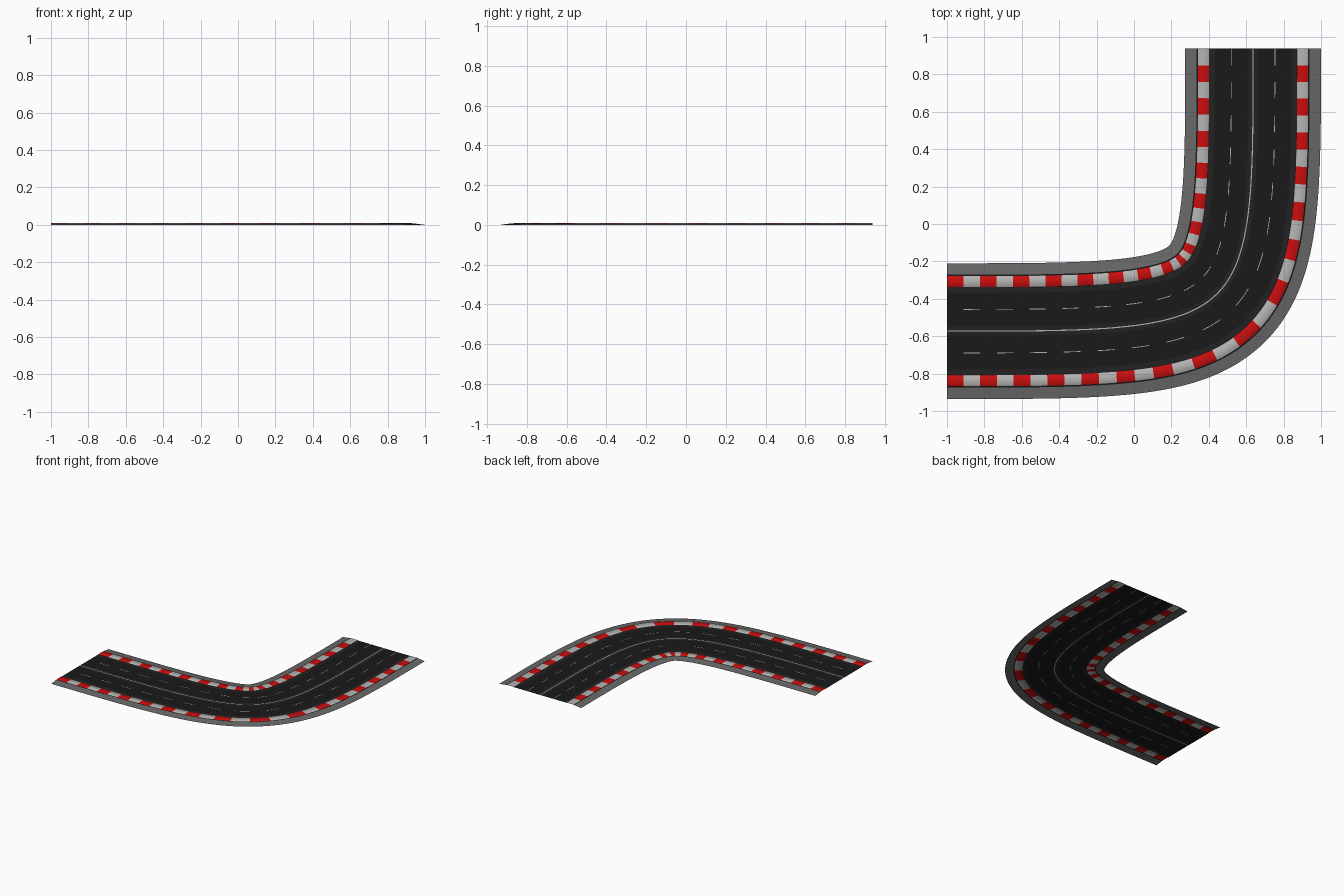
import bpy
from mathutils import Vector

if "Cube" in bpy.data.objects:
    bpy.data.objects.remove(bpy.data.objects["Cube"])

# Centre path: a cubic sweeping 90 degrees, both handles meeting at the corner
A, C, B = Vector((-1, -0.573)), Vector((0.637, -0.573)), Vector((0.637, 0.937))
PERIODS, SUB = 16, 6
HALVES = PERIODS * 2
N = HALVES * SUB


def bez(t):
    s = 1 - t
    return A * s**3 + C * (3 * t * s * s + 3 * t * t * s) + B * t**3


def tangent(t):
    return ((C - A) * (1 - t)**2 + (B - C) * t * t).normalized()


# Even arc-length stations along the path
M = 4000
pts = [bez(i / M) for i in range(M + 1)]
acc = [0.0]
for p, q in zip(pts, pts[1:]):
    acc.append(acc[-1] + (q - p).length)
stations, j = [], 0
for i in range(N + 1):
    target = acc[-1] * i / N
    while j < M - 1 and acc[j + 1] < target:
        j += 1
    t = (j + (target - acc[j]) / (acc[j + 1] - acc[j])) / M
    d = tangent(t)
    stations.append((bez(t), Vector((-d.y, d.x))))


def material(name, rgb):
    m = bpy.data.materials.new(name)
    m.diffuse_color = (*rgb, 1)
    m.use_nodes = True
    m.node_tree.nodes["Principled BSDF"].inputs["Base Color"].default_value = m.diffuse_color
    return m


ASPHALT = material("asphalt", (0.010, 0.010, 0.010))
BAND = material("worn_asphalt", (0.016, 0.016, 0.017))
RED = material("red", (0.6, 0.004, 0.004))
WHITE = material("white", (0.46, 0.46, 0.45))
GREY = material("grey", (0.14, 0.14, 0.14))


def strip(name, profile, even, odd=None):
    """Sweep an (offset, height) profile along the path, alternating materials."""
    verts = [(p.x + n.x * o, p.y + n.y * o, z) for p, n in stations for o, z in profile]
    k = len(profile)
    faces, idx = [], []
    for i in range(N):
        for c in range(k - 1):
            a = i * k + c
            f = [a, a + k, a + k + 1, a + 1]
            faces.append(f if profile[0][0] < profile[-1][0] else f[::-1])
            idx.append((i // SUB) % 2 if odd else 0)
    me = bpy.data.meshes.new(name)
    me.from_pydata(verts, [], faces)
    me.materials.append(even)
    if odd:
        me.materials.append(odd)
    me.polygons.foreach_set("material_index", idx)
    me.polygons.foreach_set("use_smooth", [True] * len(faces))
    ob = bpy.data.objects.new(name, me)
    bpy.context.collection.objects.link(ob)
    return ob


H = 0.008
# Middle: solid line on a slightly lighter band
strip("centre_line", [(-0.003, H), (0.003, H)], WHITE)
for side, s in (("inner", 1), ("outer", -1)):
    def part(name, prof, *mats):
        strip(f"{side}_{name}", [(s * o, z) for o, z in prof], *mats)

    # Driving surface
    part("centre_band", [(0.003, H), (0.024, H)], BAND)
    part("lane_near", [(0.024, H), (0.1145, H)], ASPHALT)
    part("lane_dashes", [(0.1145, H), (0.1185, H)], ASPHALT, WHITE)
    part("lane_far", [(0.1185, H), (0.205, H)], ASPHALT)
    part("edge_band", [(0.205, H), (0.235, H)], BAND)
    # Raised striped kerb, dark gutter and sloping verge
    part("kerb", [(0.235, H), (0.237, 0.010), (0.293, 0.010), (0.295, H)], RED, WHITE)
    part("gutter", [(0.295, H), (0.302, H)], ASPHALT)
    part("verge", [(0.302, H), (0.363, 0)], GREY)
